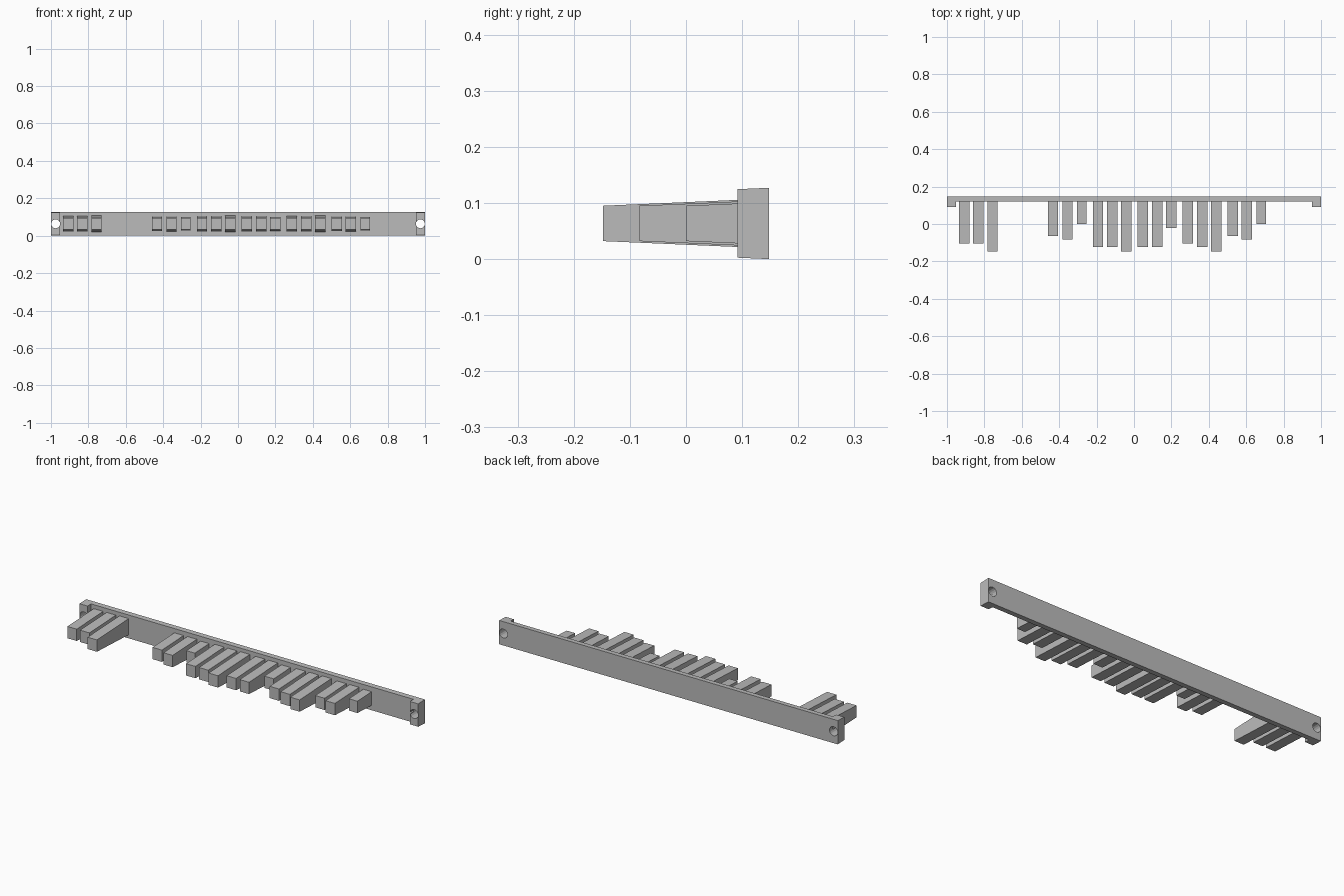
import bpy
import bmesh
import math

cube = bpy.data.objects.get("Cube")
if cube:
    bpy.data.objects.remove(cube, do_unlink=True)

grey = bpy.data.materials.new("plain_grey")
grey.use_nodes = True
grey.diffuse_color = (0.5, 0.5, 0.5, 1)
grey.node_tree.nodes["Principled BSDF"].inputs["Base Color"].default_value = (0.5, 0.5, 0.5, 1)

MID_Z = 0.0635
BACK_Y, PLATE_Y, EAR_Y = 0.148, 0.12, 0.092
DRAFT = math.tan(math.radians(2.5))


def drafted_prism(name, outline, half_height):
    """Prism over an xy outline whose half height depends on y."""
    bm = bmesh.new()
    low = [bm.verts.new((x, y, MID_Z - half_height(y))) for x, y in outline]
    high = [bm.verts.new((x, y, MID_Z + half_height(y))) for x, y in outline]
    bm.faces.new(low)
    bm.faces.new(high)
    for i in range(len(outline)):
        j = (i + 1) % len(outline)
        bm.faces.new((low[i], low[j], high[j], high[i]))
    bmesh.ops.recalc_face_normals(bm, faces=bm.faces)
    mesh = bpy.data.meshes.new(name)
    bm.to_mesh(mesh)
    bm.free()
    mesh.materials.append(grey)
    obj = bpy.data.objects.new(name, mesh)
    bpy.context.collection.objects.link(obj)
    return obj


# Back plate with a mounting ear at each end
half_outline = [(1, BACK_Y), (1, EAR_Y), (0.952, EAR_Y), (0.952, PLATE_Y)]
outline = half_outline + [(-x, y) for x, y in reversed(half_outline)]
plate = drafted_prism("back_plate", outline,
                      lambda y: MID_Z - (BACK_Y - y) * DRAFT)

# Screw holes through the ears
for side in (-1, 1):
    bpy.ops.mesh.primitive_cylinder_add(vertices=16, radius=0.024, depth=0.3,
                                        location=(side * 0.975, 0.12, MID_Z),
                                        rotation=(math.pi / 2, 0, 0))
    cutter = bpy.context.object
    cutter.name = "hole_cutter"
    cutter.hide_render = True
    cutter.data.materials.append(grey)
    hole = plate.modifiers.new("screw_hole", "BOOLEAN")
    hole.object = cutter
    hole.operation = "DIFFERENCE"
    hole.solver = "EXACT"
    bpy.context.view_layer.objects.active = plate
    bpy.ops.object.modifier_apply(modifier=hole.name)
    bpy.data.objects.remove(cutter, do_unlink=True)

# Fingers: centre x and tip y, each growing taller towards the plate
fingers = [
    (-0.908, -0.103), (-0.833, -0.103), (-0.757, -0.148),
    (-0.433, -0.063), (-0.355, -0.083), (-0.28, 0.0),
    (-0.193, -0.123), (-0.117, -0.123), (-0.042, -0.148),
    (0.047, -0.123), (0.124, -0.123), (0.199, -0.022),
    (0.287, -0.103), (0.365, -0.123), (0.44, -0.148),
    (0.528, -0.063), (0.603, -0.083), (0.68, 0.0),
]
for number, (x, tip) in enumerate(fingers, 1):
    w = 0.025 if tip == 0 else 0.0275
    root = PLATE_Y + 0.005
    drafted_prism(f"finger_{number}",
                  [(x - w, tip), (x + w, tip), (x + w, root), (x - w, root)],
                  lambda y: 0.0315 + (y - tip) * DRAFT)
